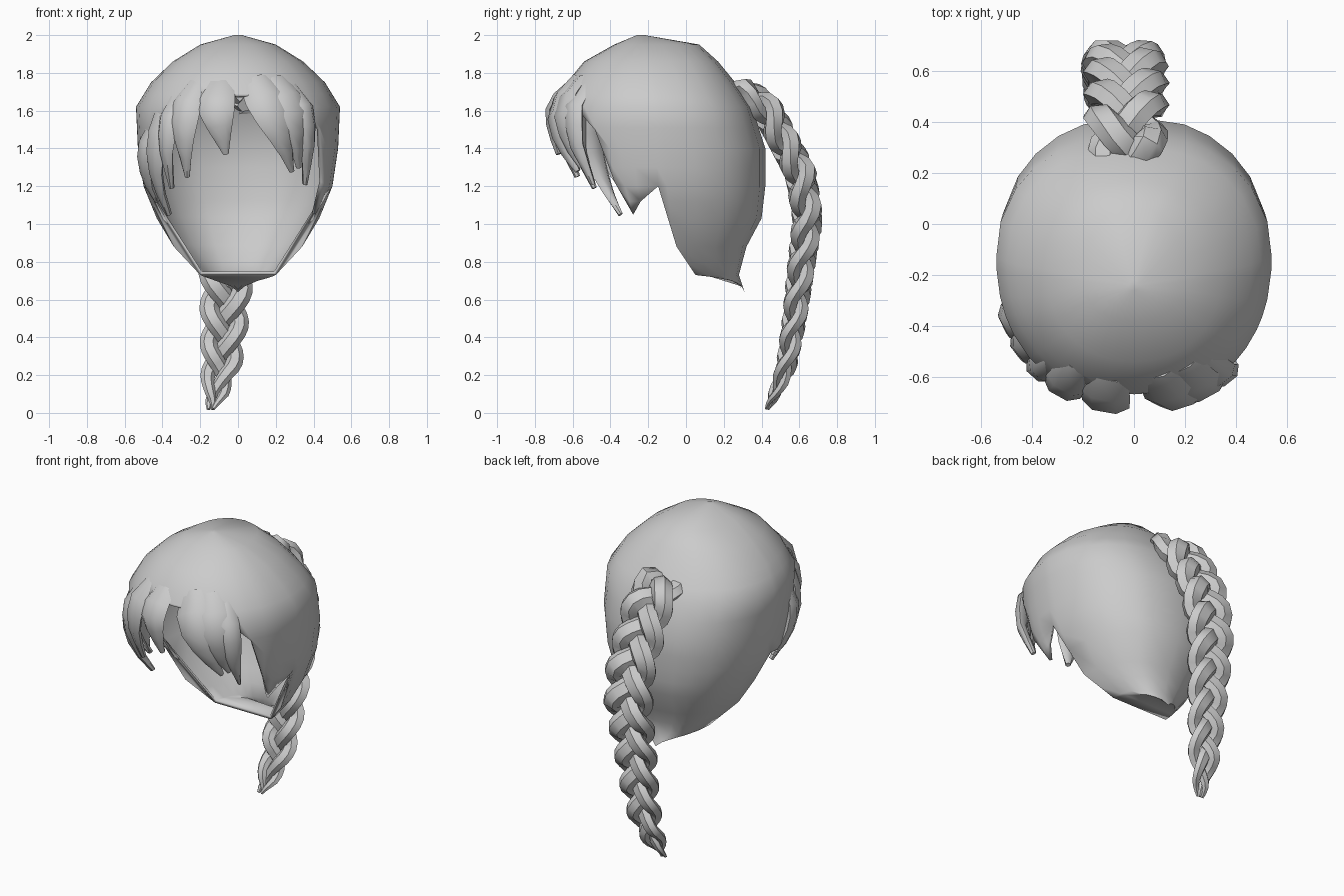
import bpy, bmesh, math
from mathutils import Vector

if "Cube" in bpy.data.objects:
    bpy.data.objects.remove(bpy.data.objects["Cube"])

mat = bpy.data.materials.new("hair grey")
mat.diffuse_color = (0.6, 0.6, 0.6, 1)
mat.use_nodes = True
mat.node_tree.nodes["Principled BSDF"].inputs["Base Color"].default_value = mat.diffuse_color


def lerp_table(table, x):
    """Linear lookup in rows (key, values...) sorted by rising key."""
    if x <= table[0][0]:
        return table[0][1:]
    for a, b in zip(table, table[1:]):
        if x <= b[0]:
            t = (x - a[0]) / (b[0] - a[0])
            return tuple(p + (q - p) * t for p, q in zip(a[1:], b[1:]))
    return table[-1][1:]


def finish(bm, name, angle):
    me = bpy.data.meshes.new(name)
    bm.to_mesh(me)
    bm.free()
    me.materials.append(mat)
    me.shade_smooth()
    me.set_sharp_from_angle(angle=math.radians(angle))
    ob = bpy.data.objects.new(name, me)
    bpy.context.collection.objects.link(ob)
    return ob


# Head shape by height: z, half width, centre y, front y, back y
SHAPE = [
    (0.64, 0.04, 0.26, 0.20, 0.31), (0.73, 0.20, 0.05, -0.20, 0.28),
    (0.88, 0.34, -0.05, -0.40, 0.32), (1.03, 0.43, -0.08, -0.56, 0.40),
    (1.20, 0.50, -0.10, -0.65, 0.42), (1.40, 0.53, -0.11, -0.70, 0.42),
    (1.62, 0.54, -0.13, -0.70, 0.35), (1.75, 0.46, -0.16, -0.63, 0.26),
    (1.86, 0.345, -0.18, -0.54, 0.17), (1.95, 0.20, -0.21, -0.38, 0.07),
    (2.00, 0.02, -0.24, -0.26, -0.22),
]
# Lower hair edge: angle from the front (+ to the right side), z
EDGE = [
    (-180, 0.64), (-160, 0.67), (-135, 0.70), (-90, 0.73), (-86, 1.20),
    (-76, 1.18), (-68, 1.12), (-60, 1.36), (-48, 1.52), (-38, 1.60), (-22, 1.69),
    (0, 1.68), (20, 1.68), (36, 1.64), (46, 1.56), (53, 1.50), (62, 1.22),
    (68, 1.05), (75, 1.12), (86, 1.20), (90, 0.73), (135, 0.70), (160, 0.67), (180, 0.64),
]


def head(phi, z, out=0.0):
    w, cy, yf, yb = lerp_table(SHAPE, z)
    a = math.radians(phi)
    s, c = math.sin(a), math.cos(a)
    k = 0.92  # slightly boxy ellipse
    depth = (cy - yf) if c > 0 else (yb - cy)
    x = math.copysign(abs(s) ** k, s) * (w + out)
    y = cy - math.copysign(abs(c) ** k, c) * (depth + out)
    return Vector((x, y, z))


# Cap: rings clamped to the lower edge, nape closed underneath
bm = bmesh.new()
angles = sorted({p for p, _ in EDGE if p < 180}
                | {-148, -122, -105, -30, -11, 10, 28, 105, 122, 148})
levels = [r[0] for r in SHAPE][::-1]
levels = sorted(set(levels + [1.12, 1.30, 1.51, 1.69, 0.80]), reverse=True)
cols = []
for p in angles:
    low = lerp_table(EDGE, p)[0]
    cols.append([bm.verts.new(head(p, max(z, low))) for z in levels])
n = len(cols)
for i in range(n):
    a, b = cols[i], cols[(i + 1) % n]
    for j in range(len(levels) - 1):
        bm.faces.new((a[j], a[j + 1], b[j + 1], b[j]))
bm.faces.new([c[0] for c in cols])
back = ([c[-1] for c, p in zip(cols, angles) if p >= 90]
        + [c[-1] for c, p in zip(cols, angles) if p <= -90])
bm.faces.new(back[::-1])
bmesh.ops.remove_doubles(bm, verts=bm.verts, dist=0.0005)
bmesh.ops.recalc_face_normals(bm, faces=bm.faces)
cap = finish(bm, "hair_cap", 60)
mod = cap.modifiers.new("thickness", "SOLIDIFY")
mod.thickness, mod.offset = 0.02, -1


def tube(name, pts, sizes, refs, sides, angle):
    """Tapered tube; sizes are (half width, half depth), refs point along the depth."""
    bm = bmesh.new()
    rings = []
    for i, p in enumerate(pts):
        t = (pts[min(i + 1, len(pts) - 1)] - pts[max(i - 1, 0)]).normalized()
        side = t.cross(refs[i]).normalized()
        up = side.cross(t)
        w, d = sizes[i]
        rings.append([bm.verts.new(p + side * w * math.cos(2 * math.pi * k / sides)
                                   + up * d * math.sin(2 * math.pi * k / sides))
                      for k in range(sides)])
    for a, b in zip(rings, rings[1:]):
        for k in range(sides):
            m = (k + 1) % sides
            bm.faces.new((a[k], a[m], b[m], b[k]))
    bm.faces.new(rings[0][::-1])
    bm.faces.new(rings[-1])
    bmesh.ops.recalc_face_normals(bm, faces=bm.faces)
    return finish(bm, name, angle)


# Fringe locks: root angle, root z, tip angle, tip z, half width
LOCKS = [
    (-28, 1.74, -31, 1.25, 0.085), (-12, 1.74, -6, 1.37, 0.10),
    (10, 1.76, 33, 1.28, 0.10), (24, 1.76, 38, 1.30, 0.10), (36, 1.72, 45, 1.21, 0.07),
    (-40, 1.66, -45, 1.19, 0.065), (-50, 1.60, -58, 1.05, 0.075),
    (-62, 1.50, -70, 1.12, 0.08),
]
for i, (p0, z0, p1, z1, w) in enumerate(LOCKS):
    pts, sizes, refs = [], [], []
    for k, (width, out) in enumerate([(0.8, -0.035), (1, 0.0), (0.95, 0.015),
                                      (0.7, 0.015), (0.42, 0.0), (0.15, -0.015)]):
        t = k / 5
        phi = p0 + (p1 - p0) * t ** 1.2
        pts.append(head(phi, z0 + (z1 - z0) * t, out))
        sizes.append((w * width, 0.012 + 0.026 * width))
        a = math.radians(phi)
        refs.append(Vector((math.sin(a), -math.cos(a), 0)))
    tube(f"fringe_lock_{i + 1}", pts, sizes, refs, 6, 50)

# Braid centre line: arc position, x, y, z, scale
PATH = [
    (0.00, -0.03, 0.22, 1.66, 0.80), (0.05, -0.03, 0.31, 1.695, 0.95),
    (0.12, -0.03, 0.42, 1.62, 1.00), (0.22, -0.03, 0.51, 1.45, 1.00),
    (0.33, -0.03, 0.605, 1.27, 1.00), (0.46, -0.04, 0.645, 1.03, 0.97),
    (0.60, -0.06, 0.61, 0.77, 0.88), (0.74, -0.07, 0.575, 0.50, 0.78),
    (0.88, -0.09, 0.53, 0.24, 0.66), (0.95, -0.12, 0.47, 0.10, 0.42),
    (1.00, -0.14, 0.43, 0.02, 0.15),
]


def braid(s):
    x, y, z, k = lerp_table(PATH, s)
    return Vector((x, y, z)), k


# Three strands weaving side to side and over each other
STEPS, TURNS = 60, 3.4
for strand in range(3):
    pts, sizes, refs = [], [], []
    for i in range(STEPS + 1):
        s = i / STEPS
        c, k = braid(s)
        t = (braid(min(s + 0.04, 1))[0] - braid(max(s - 0.04, 0))[0]).normalized()
        normal = Vector((1, 0, 0)).cross(t).normalized()
        a = 2 * math.pi * (TURNS * s + strand / 3)
        pts.append(c + Vector((0.105 * k * math.sin(a), 0, 0))
                   + normal * 0.042 * k * math.sin(2 * a))
        sizes.append((0.066 * k, 0.05 * k))
        refs.append(normal)
    tube(f"braid_strand_{strand + 1}", pts, sizes, refs, 6, 50)
